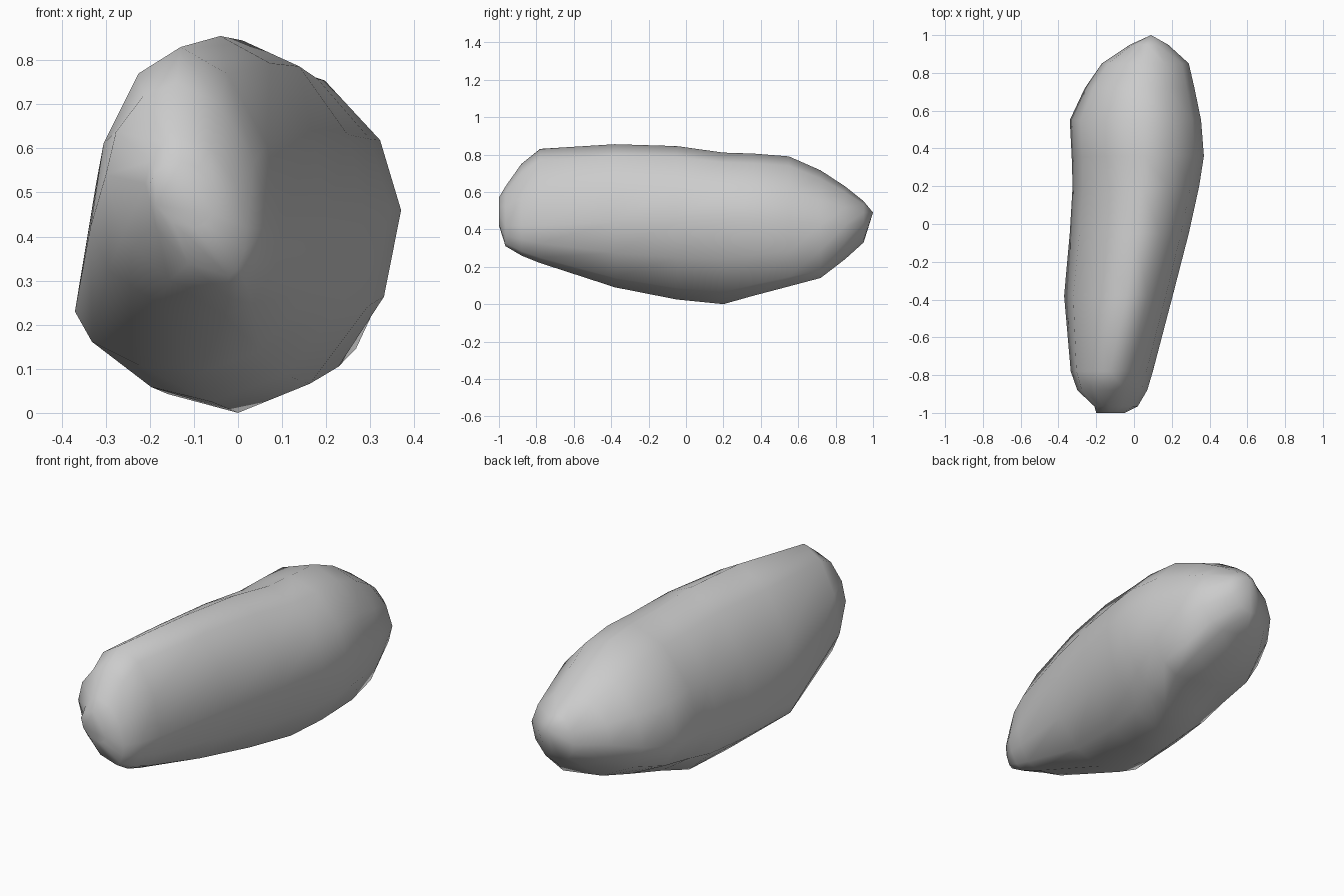
import bpy, bmesh, math

SIDES = 12

# Stations along the body, front to back:
# y, left x, right x, bottom z, top z, z of left edge, z of right edge, x of ridge, x of keel
STATIONS = [
    (-1.00, -0.20, -0.05, 0.42, 0.57, 0.52, 0.48, -0.13, -0.10),
    (-0.965, -0.21,  0.02, 0.31, 0.63, 0.52, 0.42, -0.13, -0.02),
    (-0.88, -0.30,  0.07, 0.26, 0.75, 0.54, 0.42, -0.14, -0.02),
    (-0.78, -0.335, 0.10, 0.22, 0.83, 0.42, 0.42, -0.13, -0.03),
    (-0.38, -0.37,  0.205, 0.09, 0.855, 0.23, 0.44, -0.04, -0.09),
    (-0.05, -0.34,  0.29, 0.025, 0.845, 0.27, 0.45,  0.01, -0.06),
    ( 0.20, -0.325, 0.345, 0.00, 0.81, 0.31, 0.46,  0.04, 0.00),
    ( 0.36, -0.33,  0.37, 0.045, 0.805, 0.33, 0.46,  0.05,  0.10),
    ( 0.55, -0.34,  0.355, 0.095, 0.79, 0.35, 0.45,  0.05,  0.19),
    ( 0.72, -0.26,  0.32, 0.14, 0.715, 0.38, 0.42,  0.04,  0.20),
    ( 0.85, -0.17,  0.29, 0.24, 0.63, 0.42, 0.42,  0.05,  0.14),
    ( 0.95, -0.02,  0.18, 0.33, 0.55, 0.42, 0.44,  0.07,  0.04),
]
REAR_TIP = (0.09, 1.0, 0.49)
# Roundness per quadrant: upper right, upper left, lower left, lower right
ROUND = (1.12, 1.10, 1.03, 1.08)


def section(y, xl, xr, zb, zt, zl, zr, xt, xb):
    """Lopsided oval passing through the four extreme points."""
    pts = []
    for i in range(SIDES):
        a = 2 * math.pi * i / SIDES
        c, s = math.cos(a), math.sin(a)
        side_x, side_z = (xr, zr) if c >= 0 else (xl, zl)
        end_x, end_z = (xt, zt) if s >= 0 else (xb, zb)
        p = ROUND[i * 4 // SIDES]
        c, s = abs(c) ** p, abs(s) ** p
        pts.append((end_x + (side_x - end_x) * c, y,
                    side_z + (end_z - side_z) * s))
    return pts


# Lumpy elongated body
bm = bmesh.new()
rings = [[bm.verts.new(p) for p in section(*st)] for st in STATIONS]
for a, b in zip(rings, rings[1:]):
    for i in range(SIDES):
        j = (i + 1) % SIDES
        bm.faces.new((a[i], a[j], b[j], b[i]))

# Blunt front cap and pointed rear tip
bm.faces.new(rings[0])
tip = bm.verts.new(REAR_TIP)
for i in range(SIDES):
    bm.faces.new((rings[-1][i], rings[-1][(i + 1) % SIDES], tip))
bmesh.ops.recalc_face_normals(bm, faces=bm.faces)

# Smooth shading over the coarse facets
for f in bm.faces:
    f.smooth = True
mesh = bpy.data.meshes.new("body")
bm.to_mesh(mesh)
bm.free()
body = bpy.data.objects.new("body", mesh)
bpy.context.collection.objects.link(body)
